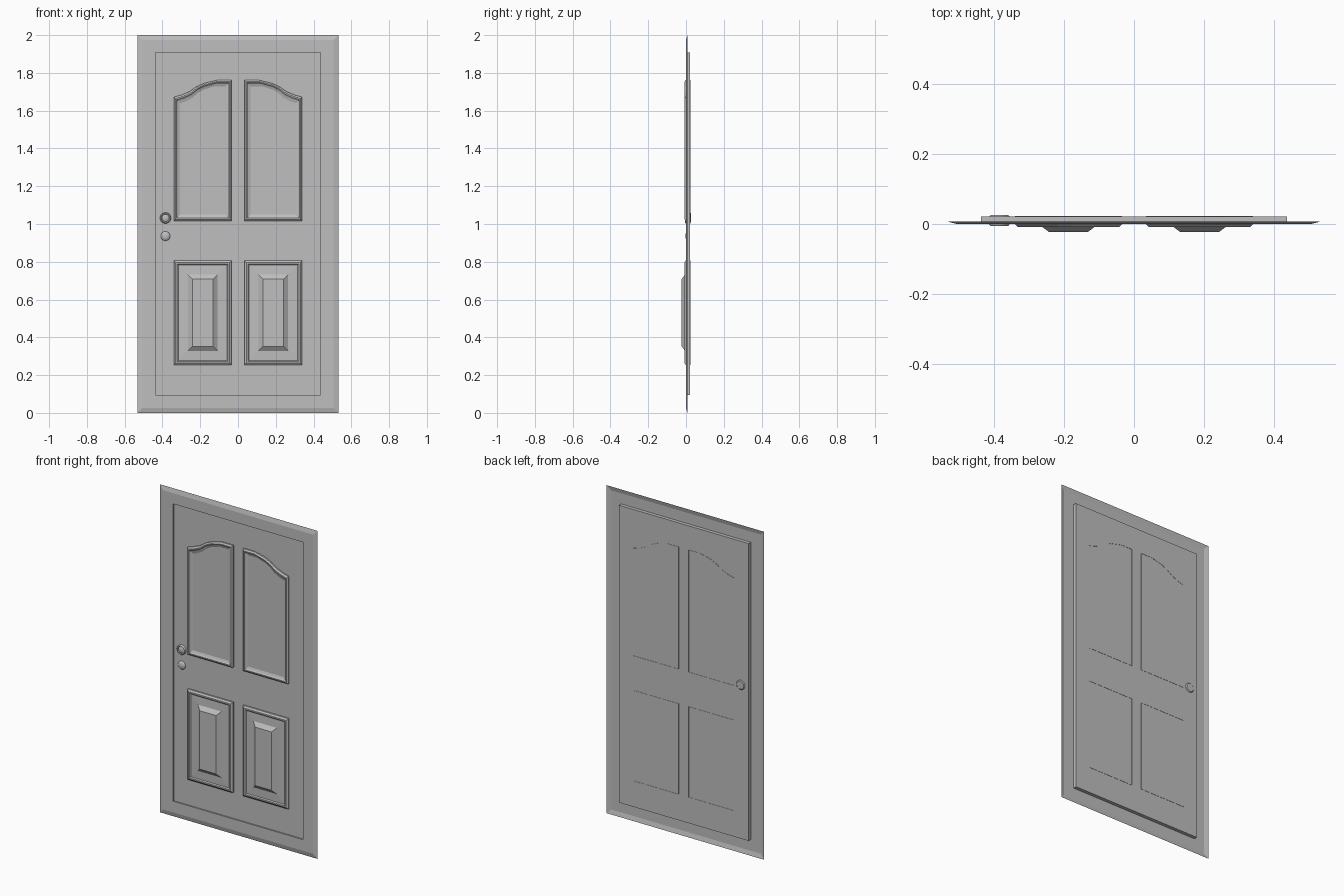
import bpy
import bmesh
import math

if "Cube" in bpy.data.objects:
    bpy.data.objects.remove(bpy.data.objects["Cube"], do_unlink=True)

# Single painted-grey colour
GREY = (0.52, 0.52, 0.52, 1)
paint = bpy.data.materials.new("grey paint")
paint.use_nodes = True
paint.diffuse_color = GREY
paint.node_tree.nodes["Principled BSDF"].inputs["Base Color"].default_value = GREY


def loft(name, loops, cap=True, smooth=0):
    """Skin a series of (outline, y) loops, optionally closing the last one."""
    bm = bmesh.new()
    rings = [[bm.verts.new((x, y, z)) for x, z in pts] for pts, y in loops]
    for a, b in zip(rings, rings[1:]):
        for i in range(len(a)):
            j = (i + 1) % len(a)
            bm.faces.new((a[i], a[j], b[j], b[i]))
    if cap:
        bm.faces.new(rings[-1])
    mesh = bpy.data.meshes.new(name)
    bm.to_mesh(mesh)
    bm.free()
    mesh.materials.append(paint)
    obj = bpy.data.objects.new(name, mesh)
    bpy.context.collection.objects.link(obj)
    if smooth:
        bpy.ops.object.select_all(action="DESELECT")
        obj.select_set(True)
        bpy.context.view_layer.objects.active = obj
        bpy.ops.object.shade_smooth_by_angle(angle=math.radians(smooth))
    return obj


def rect(x0, x1, z0, z1, d=0):
    return [(x0 + d, z0 + d), (x1 - d, z0 + d), (x1 - d, z1 - d), (x0 + d, z1 - d)]


def circle(x, z, r, n=24):
    return [(x + r * math.cos(i * math.tau / n), z + r * math.sin(i * math.tau / n))
            for i in range(n)]


def flip(pts, side):
    """Mirror an outline to the other half, keeping its winding."""
    return pts if side > 0 else [(-x, z) for x, z in reversed(pts)]


# Frame: open-backed sheet with a sloping border and a rebate round the slab
W, H = 0.532, 2.0
SX, SZ0, SZ1 = 0.437, 0.095, 1.908
loft("frame", [(rect(-W, W, 0, H), 0.007),
               (rect(-W, W, 0, H, 0.027), 0.0),
               (rect(-SX, SX, SZ0, SZ1), 0.0),
               (rect(-SX, SX, SZ0, SZ1), 0.010)], cap=False)

# Door slab
slab = rect(-SX, SX, SZ0, SZ1)
front = loft("door_slab_front", [(slab, 0.021), (slab, 0.008)])
loft("door_slab_back", [(slab, 0.020), (slab[::-1], 0.021)][1:])

# Panels
X0, X1 = 0.034, 0.340
ARCH = [(0.34, 1.672), (0.30, 1.683), (0.255, 1.702), (0.22, 1.727),
        (0.18, 1.745), (0.11, 1.762), (0.034, 1.762)]


def arched(d):
    """Outline with a swept top, inset by d."""
    pts = [(X0 + d, 1.017 + d), (X1 - d, 1.017 + d)]
    for x, z in ARCH:
        t = (x - X0) / (X1 - X0)
        pts.append((X0 + d + t * (X1 - X0 - 2 * d), z - d))
    return pts


for side, label in ((1, "left"), (-1, "right")):
    # Upper panel: moulding ring around a sunk field
    steps = [(0, 0.0225), (0, -0.001), (0.008, -0.008), (0.014, -0.008),
             (0.020, -0.002), (0.033, 0.003)]
    loft(label + "_upper_panel", [(flip(arched(d), side), y) for d, y in steps])

    # Lower panel: moulding ring, hollow slope and raised field
    steps = [(0, 0.0225), (0, -0.001), (0.010, -0.008), (0.018, -0.008),
             (0.024, -0.003), (0.074, -0.005), (0.098, -0.023)]
    loft(label + "_lower_panel",
         [(flip(rect(X0, X1, 0.254, 0.806, d), side), y) for d, y in steps])

# Door knob: rimmed disc running through the slab, with a small domed centre
KX = -0.384
profile = [(0.024, 0.026), (0.029, 0.022), (0.029, -0.001), (0.026, -0.005),
           (0.021, -0.005), (0.019, 0.000), (0.012, -0.003), (0.005, -0.004)]
loft("door_knob", [(circle(KX, 1.032, r), y) for r, y in profile], smooth=40)
loft("door_knob_back", [(circle(KX, 1.032, 0.024)[::-1], 0.026)])

# Lock: shallow dome below the knob
dome = [(0.025 * math.cos(a), 0.008 - 0.011 * math.sin(a))
        for a in (math.radians(v) for v in range(0, 90, 17))]
loft("lock_dome", [(circle(KX, 0.936, r), y) for r, y in dome], smooth=60)
